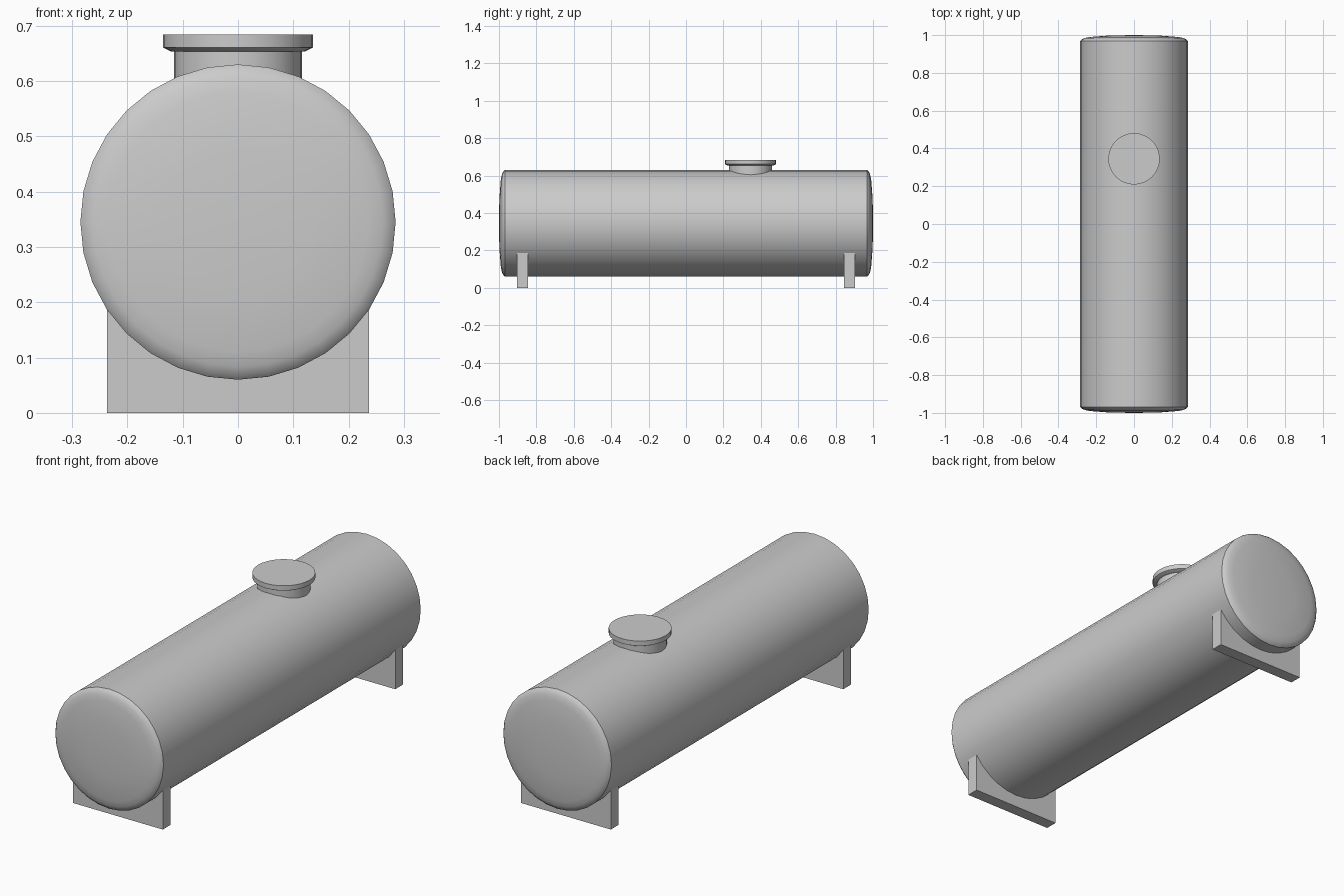
import bpy, bmesh, math

if "Cube" in bpy.data.objects:
    bpy.data.objects.remove(bpy.data.objects["Cube"])

SEG = 32
TANK_R, TANK_Z = 0.285, 0.345


def finish(bm, name, smooth):
    bmesh.ops.recalc_face_normals(bm, faces=bm.faces)
    mesh = bpy.data.meshes.new(name)
    bm.to_mesh(mesh)
    bm.free()
    obj = bpy.data.objects.new(name, mesh)
    bpy.context.collection.objects.link(obj)
    if smooth:
        bpy.ops.object.select_all(action='DESELECT')
        obj.select_set(True)
        bpy.context.view_layer.objects.active = obj
        bpy.ops.object.shade_smooth_by_angle(angle=math.radians(40))
    return obj


def lathe(name, profile, place):
    """Revolve (radius, height) points; place(a, b, h) maps them to the world."""
    bm = bmesh.new()
    rings = []
    for r, h in profile:
        if r == 0:
            rings.append([bm.verts.new(place(0, 0, h))] * SEG)
            continue
        angles = [2 * math.pi * i / SEG for i in range(SEG)]
        rings.append([bm.verts.new(place(r * math.cos(a), r * math.sin(a), h)) for a in angles])
    for low, high in zip(rings, rings[1:]):
        for i in range(SEG):
            j = (i + 1) % SEG
            corners = dict.fromkeys([low[i], low[j], high[j], high[i]])
            bm.faces.new(list(corners))
    return finish(bm, name, True)


# Horizontal tank shell with shallow domed ends
dome = [(TANK_R, 0.968), (0.277, 0.977), (0.262, 0.984), (0.235, 0.990), (0.13, 0.998), (0, 1.0)]
shell = [(r, -y) for r, y in reversed(dome)] + dome
lathe("tank_shell", shell, lambda a, b, h: (a, h, TANK_Z + b))


# Manhole neck and its lid
def upright(a, b, h):
    return (a, 0.345 + b, h)


lathe("manhole_neck", [(0.116, 0.57), (0.116, 0.656)], upright)
lathe("manhole_lid", [(0, 0.653), (0.12, 0.653), (0.136, 0.661), (0.136, 0.684), (0, 0.684)], upright)


# Two saddle supports cut to the tank's curve
def saddle(name, y):
    outline = [(-0.237, 0), (0.237, 0)]
    for i in range(5, -6, -1):
        a = 2 * math.pi * i / SEG
        outline.append((TANK_R * math.sin(a), TANK_Z - TANK_R * math.cos(a)))
    bm = bmesh.new()
    face = bm.faces.new([bm.verts.new((x, y - 0.0295, z)) for x, z in outline])
    side = bmesh.ops.extrude_face_region(bm, geom=[face])
    moved = [v for v in side["geom"] if isinstance(v, bmesh.types.BMVert)]
    bmesh.ops.translate(bm, verts=moved, vec=(0, 0.059, 0))
    finish(bm, name, False)


saddle("front_saddle", -0.875)
saddle("back_saddle", 0.875)
